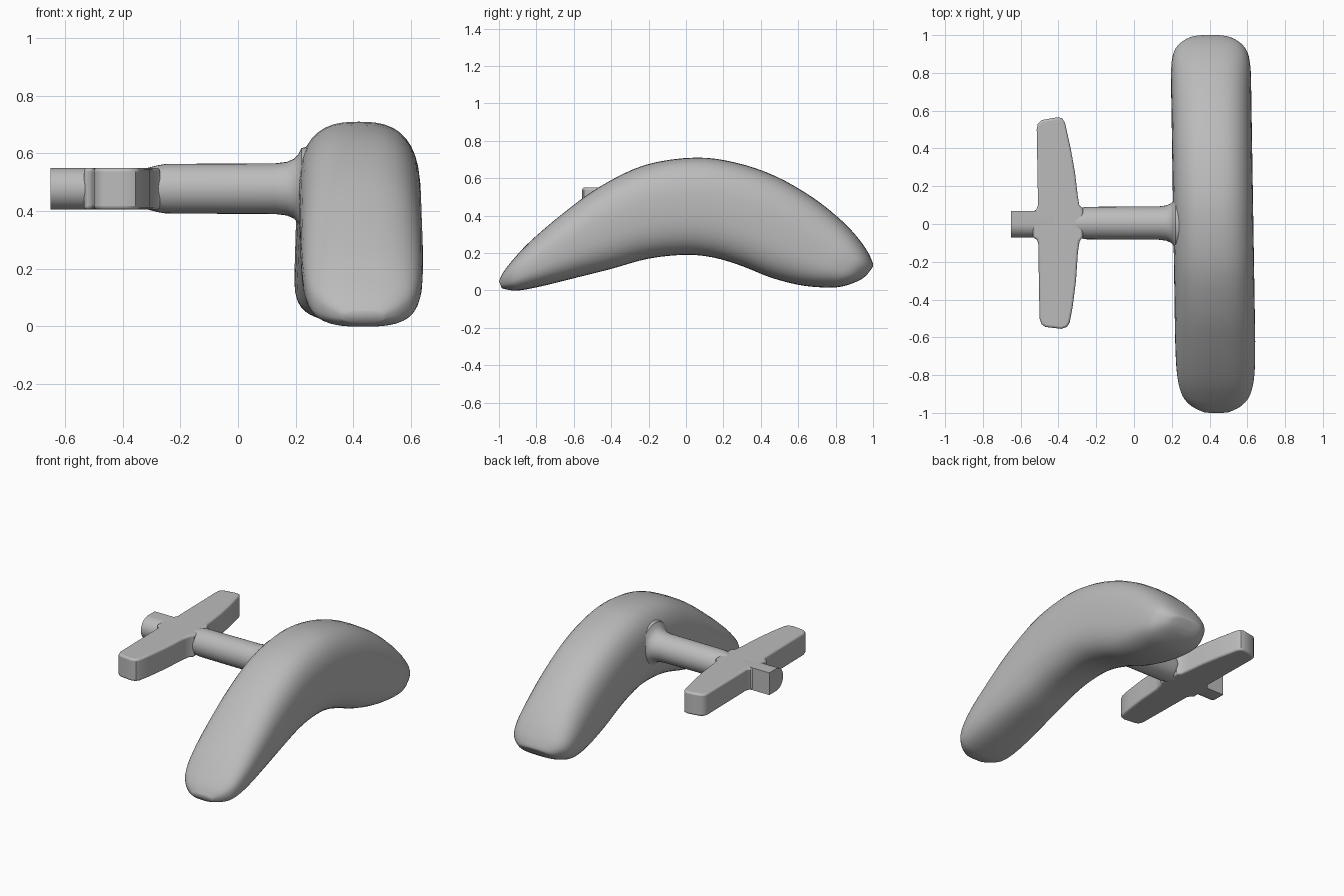
import bpy, bmesh, math
from mathutils import Vector

if "Cube" in bpy.data.objects:
    bpy.data.objects.remove(bpy.data.objects["Cube"])

grey = bpy.data.materials.new("plain grey")
grey.diffuse_color = (0.5, 0.5, 0.5, 1)
grey.use_nodes = True
grey.node_tree.nodes["Principled BSDF"].inputs["Base Color"].default_value = grey.diffuse_color


def finish(name, bm, angle):
    bmesh.ops.recalc_face_normals(bm, faces=bm.faces)
    mesh = bpy.data.meshes.new(name)
    bm.to_mesh(mesh)
    bm.free()
    obj = bpy.data.objects.new(name, mesh)
    bpy.context.collection.objects.link(obj)
    mesh.materials.append(grey)
    bpy.ops.object.select_all(action='DESELECT')
    obj.select_set(True)
    bpy.context.view_layer.objects.active = obj
    bpy.ops.object.shade_smooth_by_angle(angle=math.radians(angle))
    return obj


def loft(name, rings, angle=40):
    bm = bmesh.new()
    loops = [[bm.verts.new(p) for p in ring] for ring in rings]
    n = len(loops[0])
    for a, b in zip(loops, loops[1:]):
        for i in range(n):
            j = (i + 1) % n
            bm.faces.new((a[i], a[j], b[j], b[i]))
    bm.faces.new(loops[0])
    bm.faces.new(loops[-1])
    return finish(name, bm, angle)


def catmull(pts, steps):
    """Smooth interpolation through a list of tuples."""
    v = [Vector(p) for p in pts]
    v = [v[0]] + v + [v[-1]]
    out = []
    for a, b, c, d in zip(v, v[1:], v[2:], v[3:]):
        for s in range(steps):
            t = s / steps
            out.append(0.5 * (2 * b + (c - a) * t + (2 * a - 5 * b + 4 * c - d) * t * t
                              + (3 * b - a - 3 * c + d) * t ** 3))
    return out + [v[-1]]


# Arched grip: lower y, lower z, upper y, upper z, half width at each station
stations = [
    (-.985, .012, -1.0, .05, .07), (-.95, .003, -.975, .10, .13),
    (-.89, .0, -.92, .17, .18), (-.76, .025, -.83, .265, .205),
    (-.58, .07, -.66, .41, .212), (-.40, .115, -.46, .555, .212),
    (-.20, .17, -.22, .67, .212), (0, .19, .05, .71, .212),
    (.15, .175, .27, .682, .212), (.30, .13, .48, .61, .212),
    (.45, .07, .68, .495, .212), (.60, .03, .83, .375, .212),
    (.73, .016, .92, .28, .21), (.83, .02, .975, .20, .19),
    (.92, .05, 1.0, .14, .13), (.965, .08, .995, .12, .07)]
rings = []
for low_y, low_z, up_y, up_z, half in [tuple(s) for s in
        ([a[i] for i in range(5)] for a in catmull(stations, 4))]:
    ring = []
    for k in range(40):
        a = math.tau * k / 40
        c, s = math.cos(a), math.sin(a)
        u = math.copysign(abs(c) ** (2 / 2.7), c)
        t = 0.5 + 0.5 * math.copysign(abs(s) ** (2 / 2.7), s)
        y = low_y + (up_y - low_y) * t
        z = low_z + (up_z - low_z) * t
        ring.append((0.42 - 0.016 * y + half * u, y, z))
    rings.append(ring)
loft("arched_grip", rings, 60)

# Round stem, flaring out where it meets the grip
stem = [(-.36, .066), (-.31, .073), (-.28, .081), (-.25, .086), (.13, .088), (.17, .093),
        (.195, .104), (.21, .12), (.22, .14), (.25, .15)]
loft("stem", [[(x, .005 + r * math.cos(math.tau * k / 32), .4775 + r * math.sin(math.tau * k / 32))
               for k in range(32)] for x, r in stem])

# End stub: flat at the back, half round at the front
R = 0.0725
section = [(.07, -R), (.07, R)] + [
    (-R * math.sin(math.pi * k / 16), R * math.cos(math.pi * k / 16)) for k in range(17)]
loft("end_stub", [[(x, y, .4775 + z) for y, z in section] for x in (-.65, -.42)])

# Crossbar: plan outline extruded, with rounded rims
outline = [
    (-.51, .53), (-.49, .55), (-.405, .565), (-.38, .56), (-.365, .535), (-.335, .40),
    (-.312, .27), (-.298, .15), (-.29, .10), (-.27, .08), (-.27, -.07), (-.288, -.09),
    (-.297, -.15), (-.307, -.30), (-.325, -.44), (-.34, -.52), (-.355, -.545), (-.385, -.555),
    (-.47, -.545), (-.49, -.53), (-.5, -.50), (-.507, -.10), (-.515, -.082), (-.535, -.072),
    (-.535, .068), (-.518, .075), (-.508, .10), (-.515, .50)]
bm = bmesh.new()
base = bm.faces.new([bm.verts.new((x, y, .405)) for x, y in outline])
top = bmesh.ops.extrude_face_region(bm, geom=[base])
bmesh.ops.translate(bm, vec=(0, 0, .145), verts=[v for v in top["geom"] if isinstance(v, bmesh.types.BMVert)])
bar = finish("crossbar", bm, 40)
bevel = bar.modifiers.new("rounded rims", 'BEVEL')
bevel.width = 0.012
bevel.segments = 3
bevel.limit_method = 'ANGLE'
bevel.angle_limit = math.radians(60)
